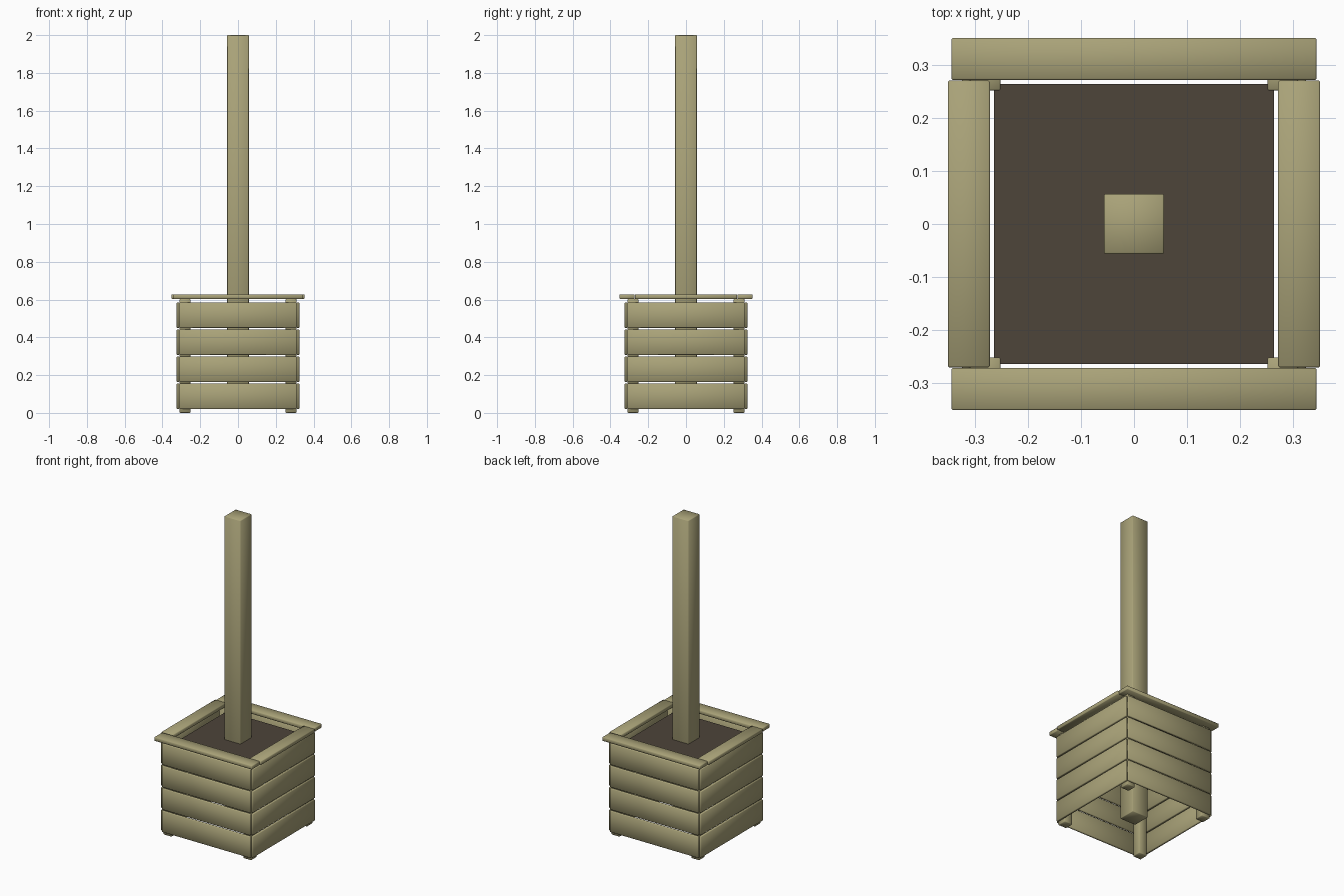
import bpy, bmesh
from mathutils import Matrix, Vector

cube = bpy.data.objects.get("Cube")
if cube:
    bpy.data.objects.remove(cube, do_unlink=True)


def material(name, rgb):
    m = bpy.data.materials.new(name)
    m.use_nodes = True
    m.diffuse_color = (*rgb, 1)
    m.node_tree.nodes["Principled BSDF"].inputs["Base Color"].default_value = (*rgb, 1)
    return m


WOOD = material("weathered wood", (0.40, 0.365, 0.19))
SOIL = material("dark soil", (0.075, 0.058, 0.042))


def box(name, low, high, mat=WOOD, bevel=0.003, turn=0):
    """Softly bevelled timber between two corners, turned in quarter turns about z."""
    low, high = Vector(low), Vector(high)
    bm = bmesh.new()
    bmesh.ops.create_cube(bm, size=1)
    bmesh.ops.scale(bm, vec=high - low, verts=bm.verts)
    bmesh.ops.translate(bm, vec=(low + high) / 2, verts=bm.verts)
    if bevel:
        bmesh.ops.bevel(bm, geom=bm.edges[:], offset=bevel, segments=1,
                        affect='EDGES', profile=0.5)
    bmesh.ops.rotate(bm, verts=bm.verts, cent=(0, 0, 0),
                     matrix=Matrix.Rotation(turn * 1.5707963, 3, 'Z'))
    for f in bm.faces:
        f.smooth = bevel > 0
    me = bpy.data.meshes.new(name)
    bm.to_mesh(me)
    bm.free()
    me.materials.append(mat)
    ob = bpy.data.objects.new(name, me)
    bpy.context.collection.objects.link(ob)
    return ob


# Central post
box("central_post", (-0.057, -0.057, 0.025), (0.057, 0.057, 2.0))

# Soil sheet
box("soil", (-0.265, -0.265, 0.573), (0.265, 0.265, 0.577), SOIL, bevel=0)

# Four sides: corner leg, stacked wall boards and top rim board
for turn, side in enumerate(("front", "left", "back", "right")):
    box(f"{side}_corner_leg", (0.252, -0.31, 0), (0.31, -0.252, 0.603), turn=turn)
    for row in range(4):
        z = 0.021 + row * 0.143
        box(f"{side}_board_{row + 1}", (-0.312, -0.325, z), (0.312, -0.31, z + 0.135),
            turn=turn)
    half = 0.345 if turn % 2 == 0 else 0.271
    box(f"{side}_rim", (-half, -0.352, 0.603), (half, -0.272, 0.628), turn=turn)
